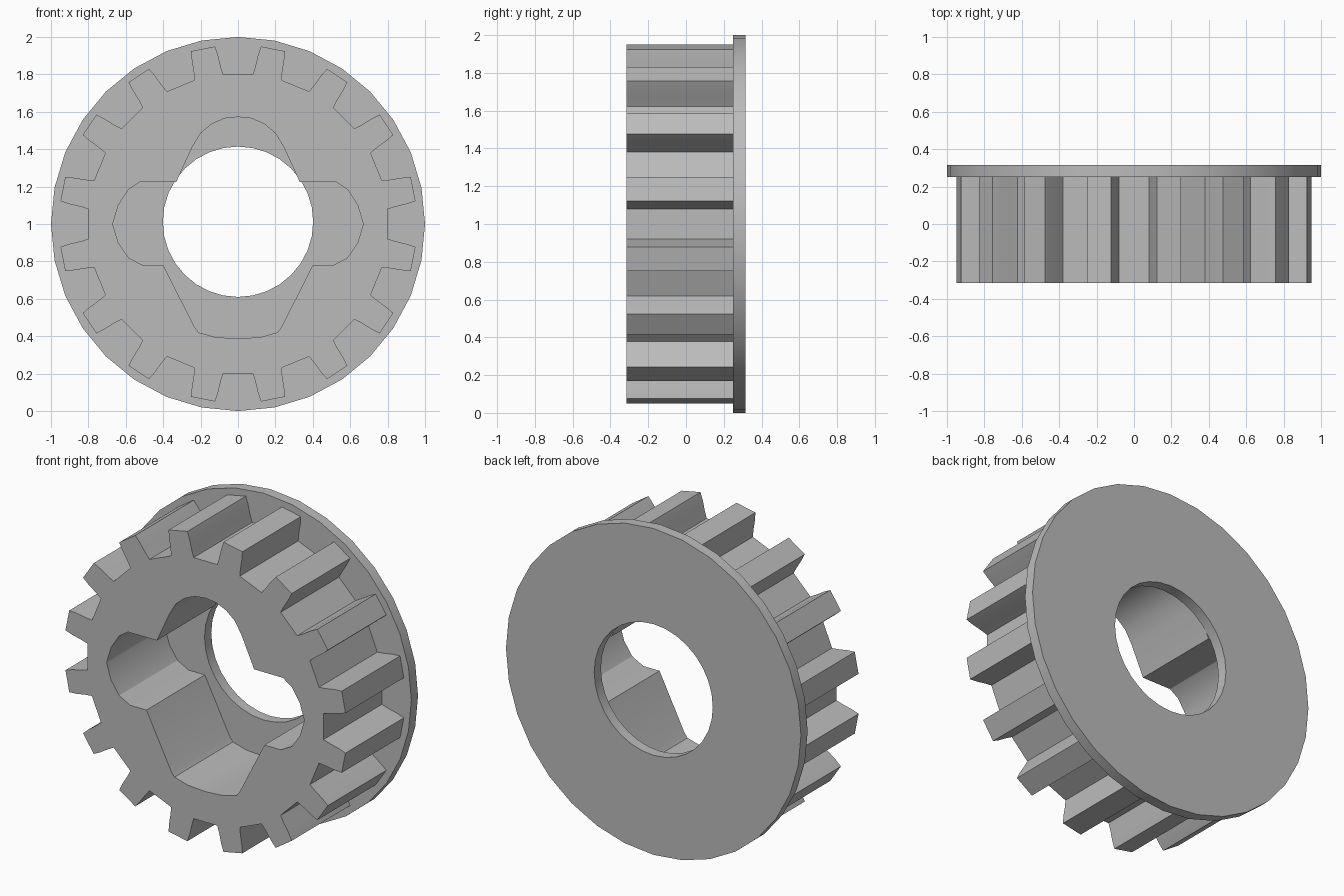
import bpy
import bmesh
from math import sin, cos, radians, tau
from mathutils import Vector

cube = bpy.data.objects.get("Cube")
if cube:
    bpy.data.objects.remove(cube)

TEETH = 16
CENTRE_Z = 1.0
FRONT, JOINT, BACK = -0.315, 0.25, 0.315

grey = bpy.data.materials.new("plain_grey")
grey.use_nodes = True
grey.diffuse_color = (0.5, 0.5, 0.5, 1)
grey.node_tree.nodes["Principled BSDF"].inputs["Base Color"].default_value = (0.5, 0.5, 0.5, 1)


def polar(radius, degrees):
    """Point at an angle measured clockwise from the top."""
    a = radians(degrees)
    return (radius * sin(a), radius * cos(a))


def circle(radius, sides, lift=0.0):
    return [(radius * sin(tau * i / sides), radius * cos(tau * i / sides) + lift)
            for i in range(sides)]


def plate_with_hole(name, outer, inner, y0, y1):
    """Extrude the area between two outlines along y."""
    bm = bmesh.new()
    edges = []
    for loop in (outer, inner):
        verts = [bm.verts.new((x, y0, z + CENTRE_Z)) for x, z in loop]
        edges += [bm.edges.new((v, verts[i - 1])) for i, v in enumerate(verts)]
    bmesh.ops.triangle_fill(bm, edges=edges, use_beauty=True, use_dissolve=False)
    grown = bmesh.ops.extrude_face_region(bm, geom=bm.faces[:], use_keep_orig=True)
    moved = [g for g in grown["geom"] if isinstance(g, bmesh.types.BMVert)]
    bmesh.ops.translate(bm, verts=moved, vec=Vector((0, y1 - y0, 0)))
    bmesh.ops.recalc_face_normals(bm, faces=bm.faces[:])
    mesh = bpy.data.meshes.new(name)
    bm.to_mesh(mesh)
    bm.free()
    mesh.materials.append(grey)
    obj = bpy.data.objects.new(name, mesh)
    bpy.context.collection.objects.link(obj)
    bpy.ops.object.select_all(action='DESELECT')
    obj.select_set(True)
    bpy.context.view_layer.objects.active = obj
    bpy.ops.object.shade_smooth_by_angle(angle=radians(25))
    return obj


# Toothed outline: each tooth has bulging flanks and a flat tip
flank = [(0.804, 5.55), (0.85, 4.95), (0.91, 4.5), (0.957, 3.9)]
gear_outline = []
for i in range(TEETH):
    mid = 360 / TEETH * (i + 0.5)
    gear_outline += [polar(r, mid - half) for r, half in flank]
    gear_outline += [polar(r, mid + half) for r, half in reversed(flank)]

# Cross-shaped pocket: right half from top to bottom, then mirrored
half_pocket = [(0.07, 0.565), (0.14, 0.535), (0.2, 0.485), (0.245, 0.41), (0.33, 0.225),
               (0.525, 0.225), (0.585, 0.185), (0.64, 0.1), (0.67, 0.0),
               (0.64, -0.1), (0.585, -0.18), (0.51, -0.22), (0.4, -0.22),
               (0.23, -0.555), (0.21, -0.58), (0.12, -0.605)]
pocket = ([(0, 0.572)] + half_pocket + [(0, -0.613)]
          + [(-x, z) for x, z in reversed(half_pocket)])

plate_with_hole("toothed_wheel", gear_outline, pocket, FRONT, JOINT)

# Back flange with a round bore
plate_with_hole("back_flange", circle(1.0, 32), circle(0.402, 32, 0.012), JOINT, BACK)
